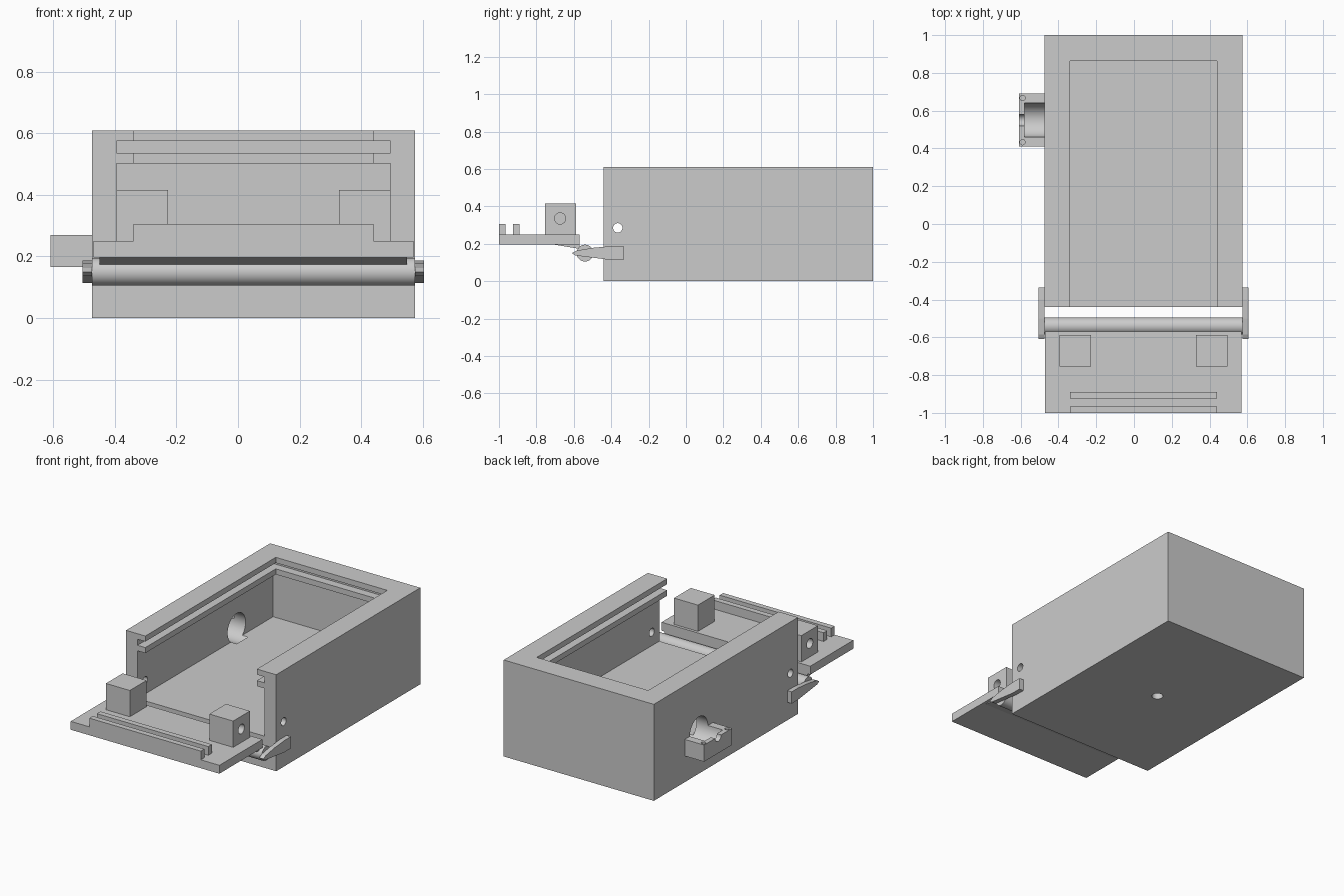
import bpy
import math
from mathutils import Matrix, Vector

old = bpy.data.objects.get("Cube")
if old:
    bpy.data.objects.remove(old, do_unlink=True)

MID = 0.05  # centre plane of the housing in x

grey = bpy.data.materials.new("plain grey")
grey.use_nodes = True
grey.diffuse_color = (0.6, 0.6, 0.6, 1)
grey.node_tree.nodes["Principled BSDF"].inputs["Base Color"].default_value = (0.6, 0.6, 0.6, 1)


def box(name, x, y, z):
    """Box from its (low, high) range on each axis."""
    bpy.ops.mesh.primitive_cube_add(size=1)
    ob = bpy.context.object
    ob.name = name
    size = Vector(r[1] - r[0] for r in (x, y, z))
    centre = Vector(sum(r) / 2 for r in (x, y, z))
    ob.data.transform(Matrix.Translation(centre) @ Matrix.Diagonal(size).to_4x4())
    ob.data.materials.append(grey)
    return ob


def rod(name, centre, radius, length, axis="X", sides=40):
    bpy.ops.mesh.primitive_cylinder_add(vertices=sides, radius=radius, depth=length)
    ob = bpy.context.object
    ob.name = name
    turn = Matrix.Rotation(math.pi / 2, 4, "Y") if axis == "X" else Matrix()
    ob.data.transform(Matrix.Translation(centre) @ turn)
    ob.data.materials.append(grey)
    return ob


def side_profile(name, points, x):
    """Extrude a (y, z) outline across the x range."""
    n = len(points)
    verts = [(px, y, z) for px in x for y, z in points]
    faces = [tuple(range(n))[::-1], tuple(range(n, 2 * n))]
    faces += [(i, (i + 1) % n, n + (i + 1) % n, n + i) for i in range(n)]
    mesh = bpy.data.meshes.new(name)
    mesh.from_pydata(verts, [], faces)
    mesh.materials.append(grey)
    ob = bpy.data.objects.new(name, mesh)
    bpy.context.collection.objects.link(ob)
    return ob


def activate(ob):
    bpy.ops.object.select_all(action="DESELECT")
    ob.select_set(True)
    bpy.context.view_layer.objects.active = ob


def cut(ob, *cutters):
    for cutter in cutters:
        activate(ob)
        mod = ob.modifiers.new("cut", "BOOLEAN")
        mod.operation = "DIFFERENCE"
        mod.solver = "EXACT"
        mod.object = cutter
        bpy.ops.object.modifier_apply(modifier=mod.name)
        bpy.data.objects.remove(cutter, do_unlink=True)
    smooth(ob)


def smooth(ob):
    activate(ob)
    bpy.ops.object.shade_smooth_by_angle(angle=math.radians(30))


def around(half):
    return (MID - half, MID + half)


# Housing: open front, wide cavity, lid groove and narrower top opening
housing = box("housing", around(0.525), (-0.44, 1), (0, 0.61))
cut(housing,
    box("cavity", around(0.445), (-0.6, 0.915), (0.2, 0.502)),
    box("top_opening", around(0.39), (-0.6, 0.863), (0.45, 0.8)),
    box("lid_groove", around(0.445), (-0.6, 0.915), (0.537, 0.575)),
    rod("pivot_hole", (MID, -0.365, 0.285), 0.025, 1.5),
    rod("cable_hole", (-0.43, 0.55, 0.27), 0.09, 0.15),
    rod("base_hole", (MID, 0.275, 0), 0.033, 0.12, "Z"))

# Socket bracket on the side wall: half-round seat, cable notch, screw holes
bracket = box("socket_bracket", (-0.61, -0.475), (0.41, 0.69), (0.165, 0.27))
cut(bracket,
    rod("seat", (-0.48, 0.55, 0.27), 0.09, 0.2),
    rod("cable_notch", (-0.6, 0.55, 0.27), 0.03, 0.1),
    *[rod("screw_hole", (-0.59, 0.55 + s * 0.117, 0.27), 0.014, 0.12, "Z", 20)
      for s in (-1, 1)])

# Front door lying open, with its wedge underneath and two ribs
box("door_plate", around(0.52), (-1, -0.57), (0.197, 0.25))
side_profile("door_wedge", [(-0.72, 0.198), (-0.57, 0.173), (-0.57, 0.198)], around(0.5))
for label, y in (("outer", (-1, -0.965)), ("inner", (-0.925, -0.889))):
    box(label + "_door_rib", around(0.39), y, (0.25, 0.305))

# Hinge roller
smooth(rod("hinge_roller", (MID, -0.54, 0.15), 0.045, 1.05))

# Mirrored parts: pivot blocks with blind holes, and hinge arms
arm = [(-0.61, 0.15), (-0.59, 0.137), (-0.4, 0.113), (-0.335, 0.113),
       (-0.335, 0.187), (-0.4, 0.187), (-0.5, 0.178), (-0.585, 0.163)]
for label, s in (("left", 1), ("right", -1)):
    def span(a, b):
        return tuple(sorted((MID + s * a, MID + s * b)))
    block = box(label + "_pivot_block", span(0.278, 0.445), (-0.755, -0.588), (0.25, 0.416))
    cut(block, rod("blind_hole", (MID + s * 0.445, -0.673, 0.335), 0.03, 0.2))
    side_profile(label + "_hinge_arm", arm, span(0.525, 0.555))
